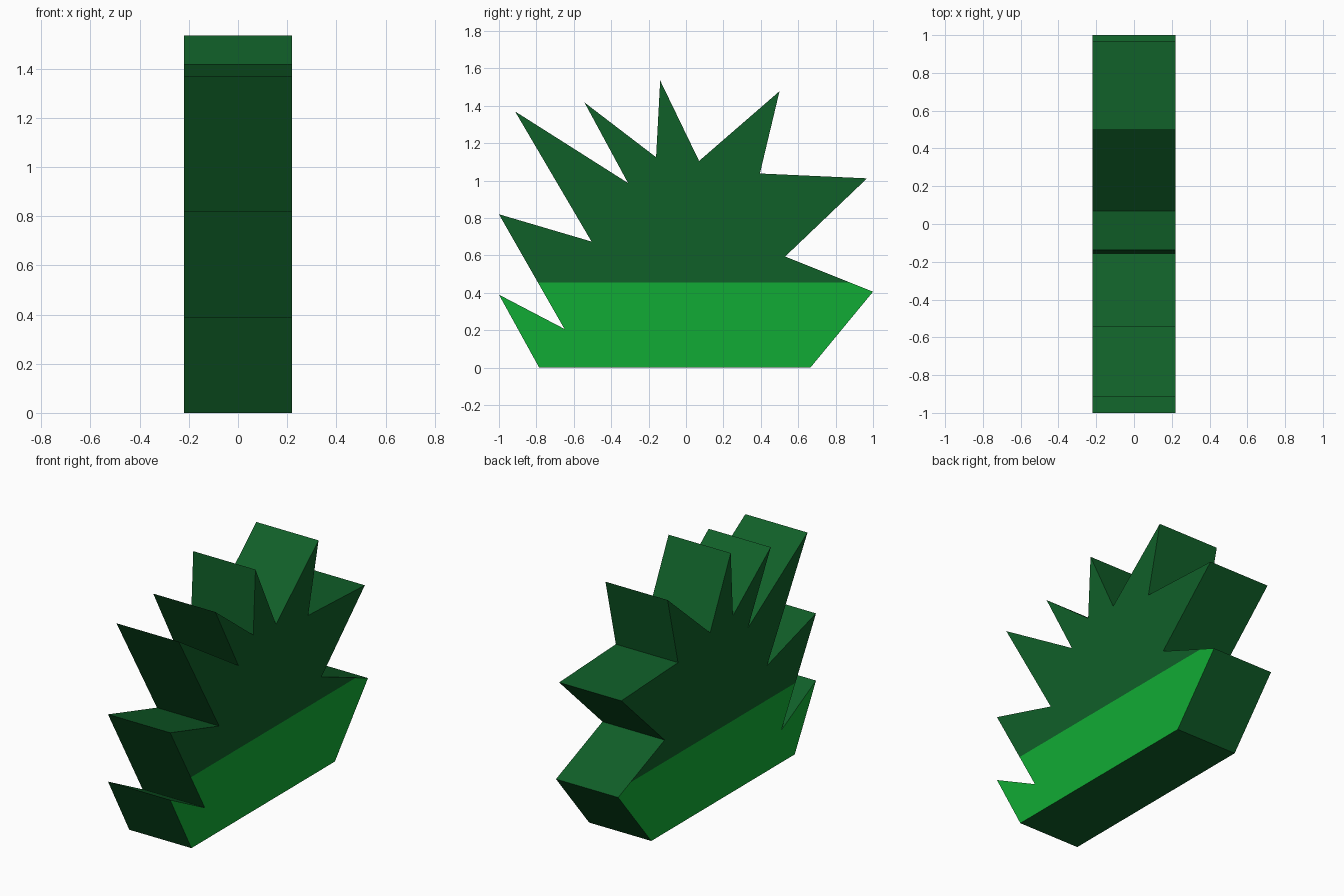
import bpy, bmesh

if "Cube" in bpy.data.objects:
    bpy.data.objects.remove(bpy.data.objects["Cube"])

HALF_WIDTH = 0.22
SPLIT_Z = 0.455

# Spiky leaf outline in (y, z)
outline = [(-0.785, 0), (0.665, 0), (1.0, 0.406), (0.53, 0.594), (0.968, 1.012),
           (0.395, 1.038), (0.5, 1.478), (0.07, 1.105), (-0.138, 1.535),
           (-0.16, 1.125), (-0.543, 1.418), (-0.31, 0.987), (-0.914, 1.37),
           (-0.505, 0.674), (-1.0, 0.82), (-0.65, 0.207), (-1.0, 0.39)]


def material(name, color):
    mat = bpy.data.materials.new(name)
    mat.diffuse_color = (*color, 1)
    mat.use_nodes = True
    mat.node_tree.nodes["Principled BSDF"].inputs["Base Color"].default_value = mat.diffuse_color
    return mat


# Extrude the outline across x
bm = bmesh.new()
face = bm.faces.new([bm.verts.new((-HALF_WIDTH, y, z)) for y, z in outline])
extruded = bmesh.ops.extrude_face_region(bm, geom=[face], use_keep_orig=True)
bmesh.ops.translate(bm, vec=(2 * HALF_WIDTH, 0, 0),
                    verts=[g for g in extruded["geom"] if isinstance(g, bmesh.types.BMVert)])

# Cut along the colour line
bmesh.ops.bisect_plane(bm, geom=bm.verts[:] + bm.edges[:] + bm.faces[:],
                       plane_co=(0, 0, SPLIT_Z), plane_no=(0, 0, 1))
bmesh.ops.recalc_face_normals(bm, faces=bm.faces[:])

# Bright band on the lower part of the two flat sides only
for f in bm.faces:
    f.normal_update()
    on_side = abs(f.normal.x) > 0.9
    f.material_index = int(on_side and f.calc_center_median().z < SPLIT_Z)

# Triangulate the concave sides
bmesh.ops.triangulate(bm, faces=[f for f in bm.faces if len(f.verts) > 4])

mesh = bpy.data.meshes.new("spiky_bush")
bm.to_mesh(mesh)
bm.free()
mesh.materials.append(material("dark green", (0.0052, 0.115, 0.0215)))
mesh.materials.append(material("bright green", (0.0056, 0.41, 0.035)))
bpy.context.collection.objects.link(bpy.data.objects.new("spiky_bush", mesh))
